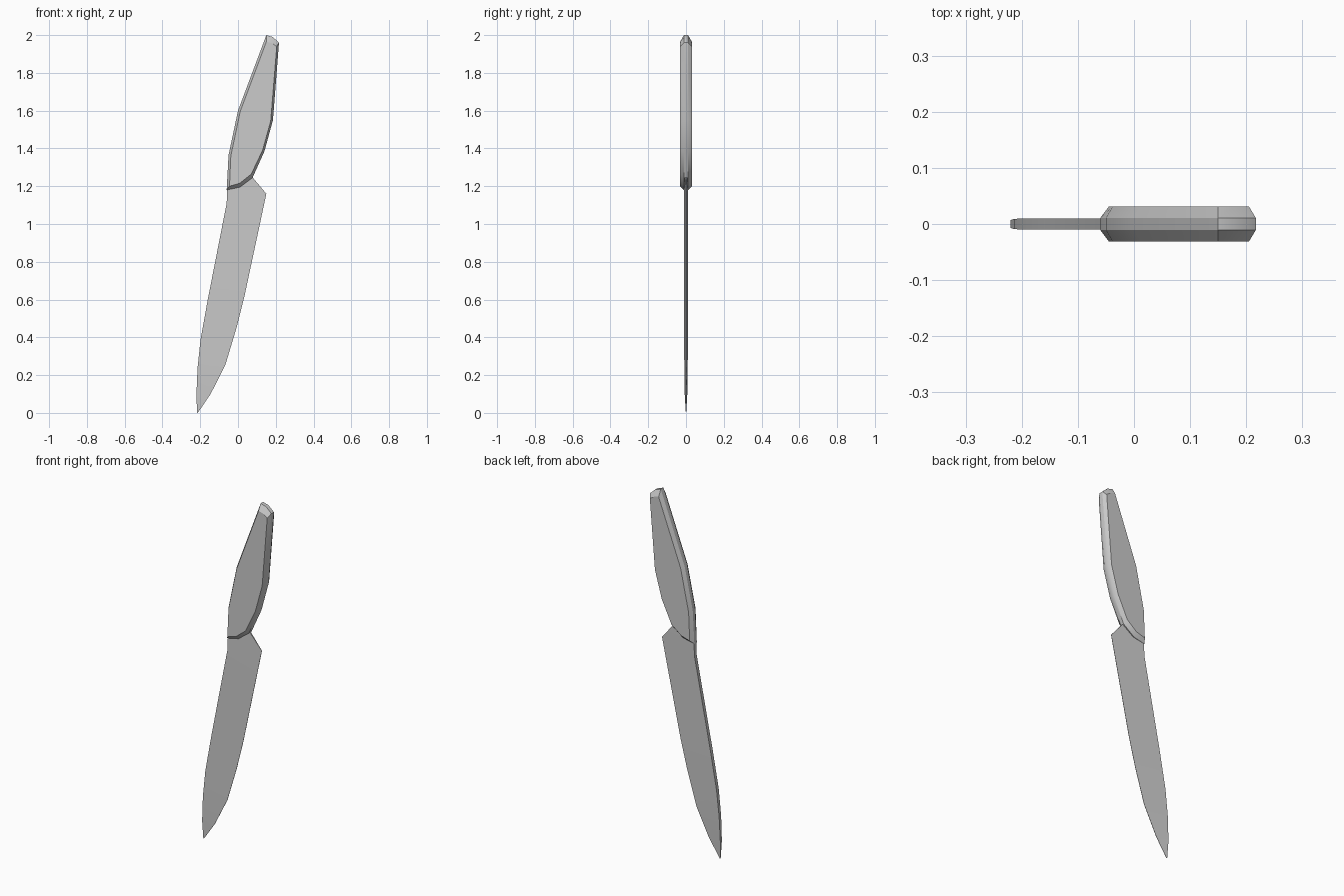
import bpy, bmesh

if "Cube" in bpy.data.objects:
    bpy.data.objects.remove(bpy.data.objects["Cube"])


def finish(bm, name):
    bmesh.ops.remove_doubles(bm, verts=bm.verts[:], dist=0.0001)
    bmesh.ops.recalc_face_normals(bm, faces=bm.faces[:])
    mesh = bpy.data.meshes.new(name)
    bm.to_mesh(mesh)
    bm.free()
    obj = bpy.data.objects.new(name, mesh)
    bpy.context.collection.objects.link(obj)
    bpy.ops.object.select_all(action='DESELECT')
    obj.select_set(True)
    bpy.context.view_layer.objects.active = obj
    bpy.ops.object.shade_smooth_by_angle(angle=0.5)
    return obj


def loft(name, rings):
    """Skin closed rings of equal length and cap both ends."""
    bm = bmesh.new()
    loops = [[bm.verts.new(p) for p in ring] for ring in rings]
    n = len(loops[0])
    for a, b in zip(loops, loops[1:]):
        for i in range(n):
            j = (i + 1) % n
            bm.faces.new((a[i], a[j], b[j], b[i]))
    bm.faces.new(loops[0])
    bm.faces.new(loops[-1])
    return finish(bm, name)


# Handle: outline with chamfered front and back rims
outer = [(0.15, 2.0), (0.184, 1.99), (0.217, 1.96), (0.185, 1.55), (0.14, 1.385),
         (0.077, 1.245), (0.01, 1.195), (-0.06, 1.18), (-0.05, 1.365), (0.0, 1.60)]
inner = [(0.15, 1.965), (0.178, 1.958), (0.205, 1.94), (0.173, 1.545), (0.13, 1.39),
         (0.07, 1.264), (0.01, 1.216), (-0.045, 1.20), (-0.038, 1.36), (0.012, 1.597)]
loft("handle", [[(x, y, z) for x, z in outline] for outline, y in
                ((inner, -0.031), (outer, -0.011), (outer, 0.011), (inner, 0.031))])

# Blade: wedge stations (spine x, spine z, edge x, edge z, spine half thickness, edge half thickness)
stations = [(-0.057, 1.185, 0.077, 1.247, 0.01, 0.004),
            (-0.06, 1.11, 0.15, 1.16, 0.01, 0.0008),
            (-0.16, 0.60, 0.034, 0.617, 0.01, 0.0008),
            (-0.198, 0.39, -0.008, 0.45, 0.01, 0.0008),
            (-0.214, 0.24, -0.066, 0.257, 0.009, 0.0008),
            (-0.22, 0.10, -0.145, 0.10, 0.007, 0.0008),
            (-0.217, 0.003, -0.213, 0.0, 0.001, 0.0008)]
loft("blade", [[(sx, -t, sz), (ex, -e, ez), (ex, e, ez), (sx, t, sz)]
               for sx, sz, ex, ez, t, e in stations])
